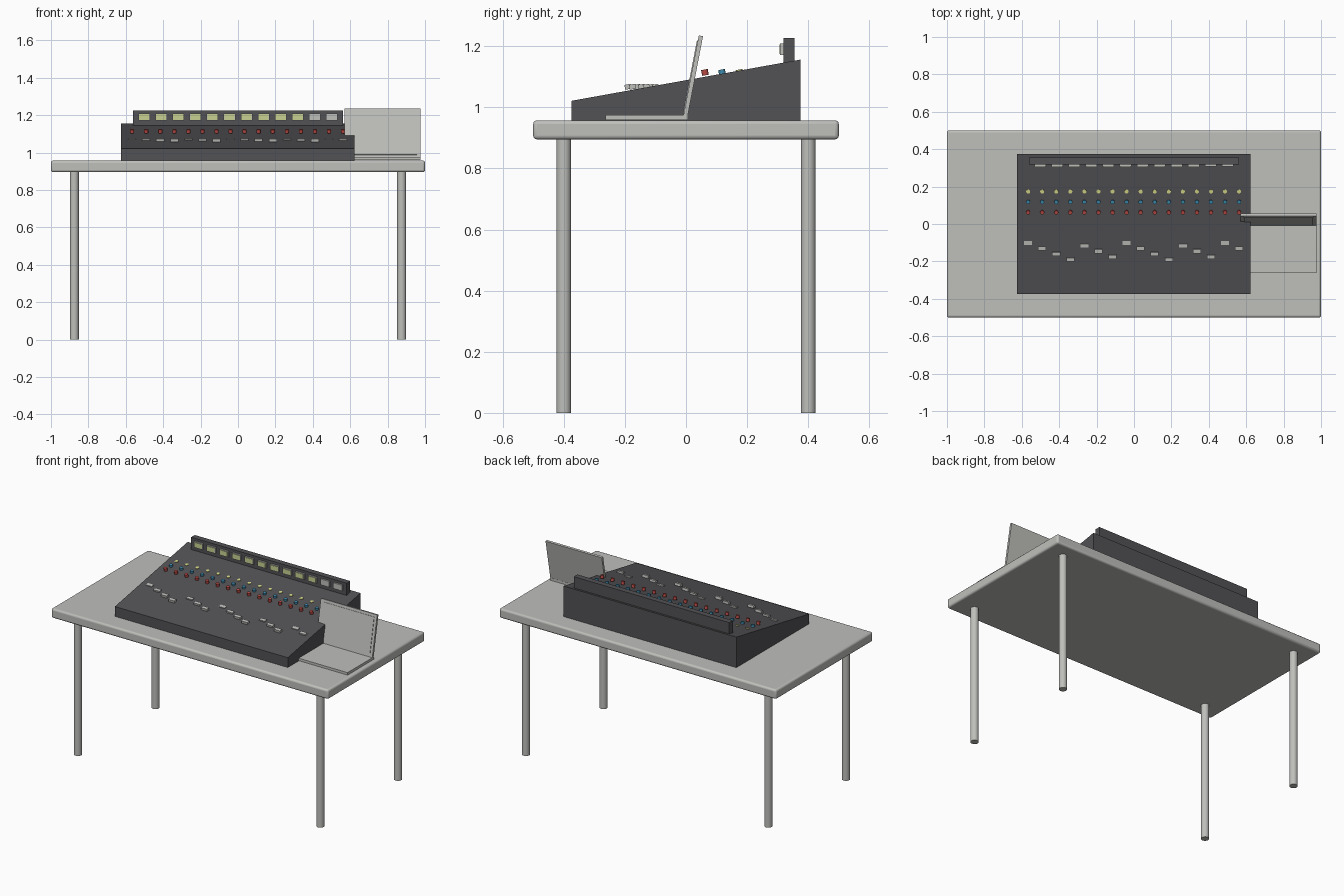
import bpy, bmesh, math
from mathutils import Matrix, Vector

if "Cube" in bpy.data.objects:
    bpy.data.objects.remove(bpy.data.objects["Cube"])


def material(name, r, g, b):
    m = bpy.data.materials.new(name)
    m.diffuse_color = (r, g, b, 1)
    m.use_nodes = True
    m.node_tree.nodes["Principled BSDF"].inputs["Base Color"].default_value = m.diffuse_color
    return m


GREY = material("light grey", 0.52, 0.52, 0.50)
DARK = material("charcoal", 0.085, 0.085, 0.093)
GREEN = material("meter green", 0.58, 0.64, 0.28)
RED = material("knob red", 0.48, 0.07, 0.06)
BLUE = material("knob blue", 0.05, 0.26, 0.42)
YELLOW = material("knob yellow", 0.68, 0.70, 0.25)

SLOPE = math.atan2(0.135, 0.75)  # tilt of the console top
TILT = Matrix.Rotation(SLOPE, 4, 'X')


def finish(bm, name, mat):
    bmesh.ops.recalc_face_normals(bm, faces=bm.faces)
    mesh = bpy.data.meshes.new(name)
    bm.to_mesh(mesh)
    bm.free()
    mesh.materials.append(mat)
    ob = bpy.data.objects.new(name, mesh)
    bpy.context.collection.objects.link(ob)
    return ob


def smooth(ob):
    bpy.ops.object.select_all(action='DESELECT')
    ob.select_set(True)
    bpy.context.view_layer.objects.active = ob
    bpy.ops.object.shade_smooth_by_angle(angle=math.radians(40))


def add_box(bm, center, size, rot=Matrix()):
    m = Matrix.Translation(center) @ rot @ Matrix.Diagonal((*size, 1))
    bmesh.ops.create_cube(bm, size=1, matrix=m)


def add_cylinder(bm, center, radius, depth, sides, rot=Matrix()):
    bmesh.ops.create_cone(bm, cap_ends=True, segments=sides, radius1=radius, radius2=radius,
                          depth=depth, matrix=Matrix.Translation(center) @ rot)


def boxes(name, mat, centers, size, rot=Matrix()):
    bm = bmesh.new()
    for c in centers:
        add_box(bm, c, size, rot)
    return finish(bm, name, mat)


# Table top with rounded edges
top = boxes("table_top", GREY, [(0, 0, 0.926)], (2, 1, 0.062))
bev = top.modifiers.new("round_edges", 'BEVEL')
bev.width = 0.012
bev.segments = 3
smooth(top)

# Four round legs
for sx in (-1, 1):
    for sy in (-1, 1):
        bm = bmesh.new()
        add_cylinder(bm, (sx * 0.875, sy * 0.4, 0.45), 0.024, 0.9, 24)
        smooth(finish(bm, "table_leg", GREY))

# Wedge-shaped mixing console
bm = bmesh.new()
profile = [(-0.375, 0.957), (0.375, 0.957), (0.375, 1.156), (-0.375, 1.021)]
face = bm.faces.new([bm.verts.new((-0.626, y, z)) for y, z in profile])
ext = bmesh.ops.extrude_face_region(bm, geom=[face])
bmesh.ops.translate(bm, vec=(1.248, 0, 0),
                    verts=[v for v in ext["geom"] if isinstance(v, bmesh.types.BMVert)])
finish(bm, "console_body", DARK)

# Meter bridge with twelve meters, ten of them lit
boxes("meter_bridge", DARK, [(0, 0.337, 1.183)], (1.122, 0.037, 0.086))
meter_x = [-0.502 + 0.0913 * i for i in range(12)]
boxes("meter_frames", GREY, [(x, 0.314, 1.19) for x in meter_x], (0.062, 0.012, 0.038))
boxes("meter_faces", GREEN, [(x, 0.3075, 1.19) for x in meter_x[:10]], (0.054, 0.003, 0.030))

# Sixteen channels: three rows of knobs and one fader each
channel_x = [-0.566 + 0.0752 * i for i in range(16)]
for name, mat, y, z in (("red_knobs", RED, 0.062, 1.114),
                        ("blue_knobs", BLUE, 0.118, 1.114),
                        ("yellow_knobs", YELLOW, 0.175, 1.114)):
    bm = bmesh.new()
    for x in channel_x:
        add_cylinder(bm, (x, y, z), 0.011, 0.019, 12, TILT)
    smooth(finish(bm, name, mat))
boxes("fader_caps", GREY,
      [(x, -0.1 - 0.015 * (2 * i % 7), 1.067) for i, x in enumerate(channel_x)],
      (0.043, 0.021, 0.016), TILT)

# Open laptop, its left side tucked into the console
boxes("laptop_base", GREY, [(0.772, -0.128, 0.967)], (0.406, 0.27, 0.016))
lean = Matrix.Rotation(-math.atan2(0.05, 0.26), 4, 'X')
mid = Vector((0.772, 0.0235, 1.102))
boxes("laptop_lid", GREY, [mid], (0.406, 0.014, 0.268), lean)
boxes("laptop_screen", GREY, [mid + lean @ Vector((0, -0.008, 0))], (0.37, 0.004, 0.235), lean)
